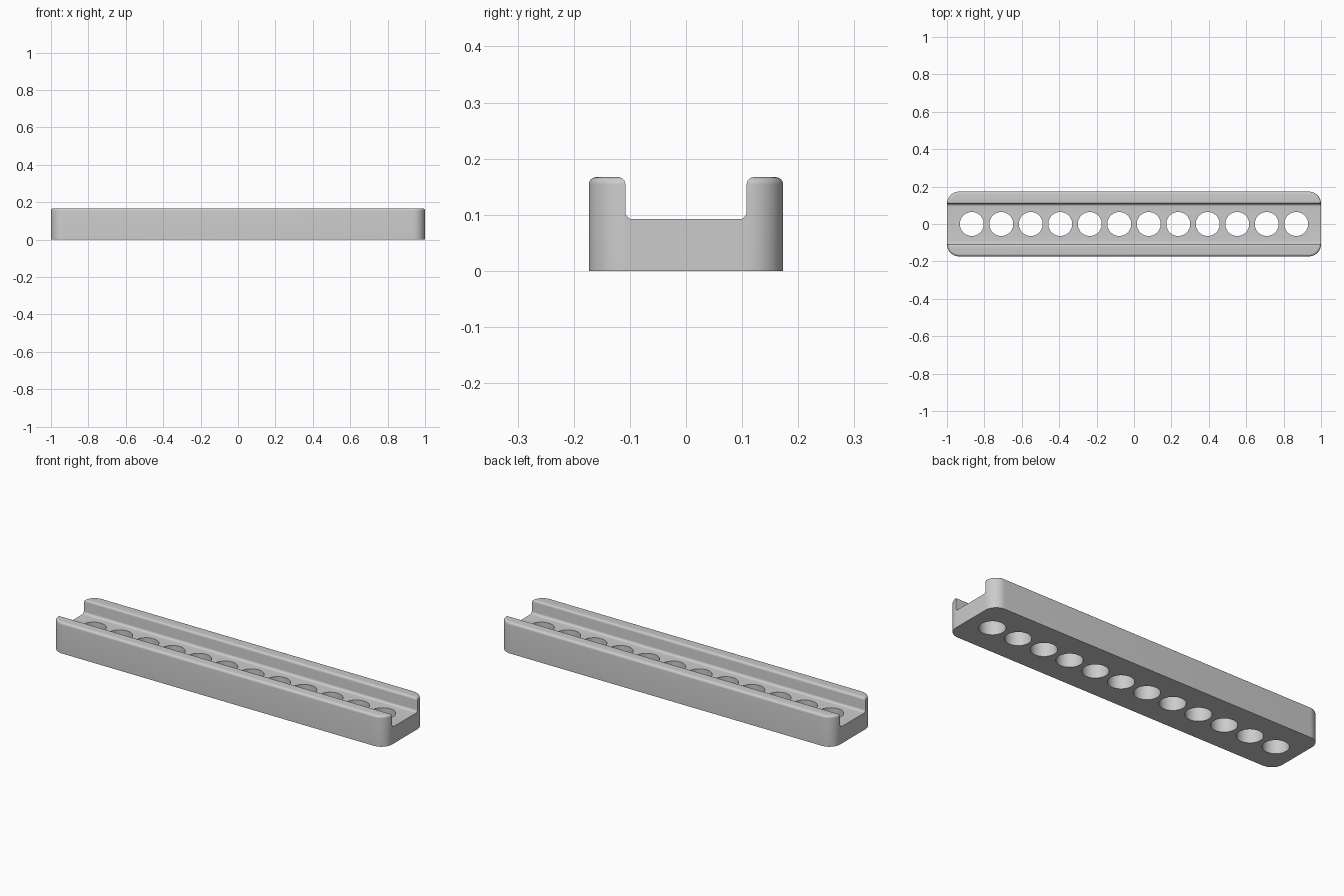
import bpy, bmesh, math
from mathutils import Vector

HALF_L, HALF_W, HEIGHT = 1.0, 0.173, 0.167
CHANNEL, FLOOR = 0.108, 0.092
CORNER, ROUND = 0.065, 0.013
HOLES, PITCH, HOLE_R = 12, 0.1577, 0.064

cube = bpy.data.objects.get("Cube")
if cube:
    bpy.data.objects.remove(cube, do_unlink=True)

grey = bpy.data.materials.new("plain grey")
grey.use_nodes = True
colour = (0.6, 0.6, 0.6, 1)
grey.diffuse_color = colour
grey.node_tree.nodes["Principled BSDF"].inputs["Base Color"].default_value = colour


def arc(cx, cy, r, start, end, steps):
    """Points along an arc, angles in degrees."""
    angles = [math.radians(start + (end - start) * i / steps) for i in range(steps + 1)]
    return [(cx + r * math.cos(a), cy + r * math.sin(a)) for a in angles]


def loft(name, rings):
    """Closed solid through matching rings of points."""
    bm = bmesh.new()
    loops = [[bm.verts.new(p) for p in ring] for ring in rings]
    n = len(loops[0])
    for a, b in zip(loops, loops[1:]):
        for i in range(n):
            j = (i + 1) % n
            bm.faces.new((a[i], a[j], b[j], b[i]))
    bm.faces.new(loops[0][::-1])
    bm.faces.new(loops[-1])
    bmesh.ops.recalc_face_normals(bm, faces=bm.faces)
    mesh = bpy.data.meshes.new(name)
    bm.to_mesh(mesh)
    bm.free()
    mesh.materials.append(grey)
    obj = bpy.data.objects.new(name, mesh)
    bpy.context.collection.objects.link(obj)
    return obj


def outline(inset, z):
    """Rounded rectangle in plan, shrunk by inset."""
    x, y, pts = HALF_L - CORNER, HALF_W - CORNER, []
    for sx, sy, start in ((1, 1, 0), (-1, 1, 90), (-1, -1, 180), (1, -1, 270)):
        pts += arc(sx * x, sy * y, CORNER - inset, start, start + 90, 12)
    return [(px, py, z) for px, py in pts]


# Body with rounded corners and a rounded upper rim
rings = [outline(0, 0)]
for i in range(7):
    a = math.pi / 2 * i / 6
    rings.append(outline(ROUND * (1 - math.cos(a)), HEIGHT - ROUND * (1 - math.sin(a))))
rail = loft("channel_rail", rings)

# Channel cutter: filleted floor below, flared lips above
right = arc(CHANNEL - ROUND, FLOOR + ROUND, ROUND, -90, 0, 6)
right += arc(CHANNEL + ROUND, HEIGHT - ROUND, ROUND, 180, 90, 6)
right.append((CHANNEL + ROUND, HEIGHT + 0.05))
profile = right + [(-y, z) for y, z in reversed(right)]
channel = loft("channel_cutter", [[(x, y, z) for y, z in profile] for x in (-1.1, 1.1)])

# Row of through holes
cutters = [channel]
for i in range(HOLES):
    x = (i - (HOLES - 1) / 2) * PITCH
    circle = arc(x, 0, HOLE_R, 0, 360, 48)[:-1]
    cutters.append(loft("hole_cutter", [[(px, py, z) for px, py in circle] for z in (-0.05, 0.14)]))

bpy.context.view_layer.objects.active = rail
rail.select_set(True)
for cutter in cutters:
    mod = rail.modifiers.new("cut", 'BOOLEAN')
    mod.operation = 'DIFFERENCE'
    mod.solver = 'EXACT'
    mod.object = cutter
    bpy.ops.object.modifier_apply(modifier=mod.name)
    bpy.data.objects.remove(cutter, do_unlink=True)

bpy.ops.object.shade_smooth_by_angle(angle=math.radians(35))
